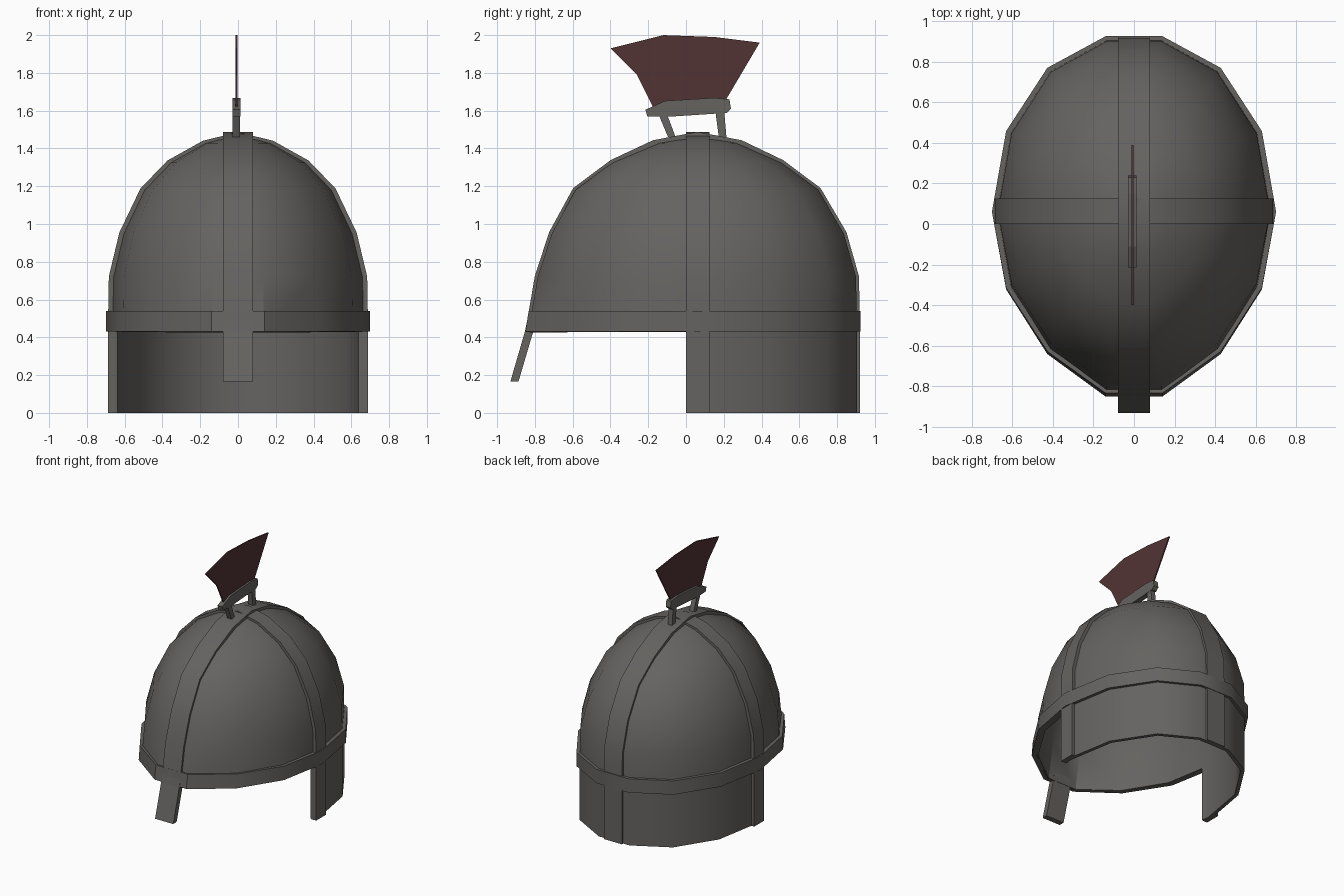
import bpy, bmesh, math
from mathutils import Vector

if "Cube" in bpy.data.objects:
    bpy.data.objects.remove(bpy.data.objects["Cube"])


def material(name, rgb):
    m = bpy.data.materials.new(name)
    m.diffuse_color = (*rgb, 1)
    m.use_nodes = True
    m.node_tree.nodes["Principled BSDF"].inputs["Base Color"].default_value = m.diffuse_color
    return m


STEEL = material("dark steel", (0.13, 0.125, 0.118))
RED = material("dark red", (0.085, 0.034, 0.034))
CY = 0.06  # y of the dome axis
# unit outline of the helmet seen from above, counter-clockwise from the right side
QUART_BACK = [(1, 0), (.9, .46), (.61, .82), (.2, 1)]
QUART_FRONT = [(.2, -1), (.61, -.77), (.9, -.42)]
OUTLINE = (QUART_BACK + [(-x, y) for x, y in reversed(QUART_BACK)]
           + [(-x, y) for x, y in reversed(QUART_FRONT)] + QUART_FRONT)
# z, half width, front y, back y
DOME = [(.43, .675, -.835, .905), (.72, .67, -.785, .90), (.95, .615, -.71, .835),
        (1.18, .505, -.585, .70), (1.325, .365, -.39, .505), (1.428, .18, -.17, .29)]
APEX = 1.472


def ring(level, pts=OUTLINE):
    z, w, f, b = level
    return [Vector((x * w, CY + y * ((b - CY) if y > 0 else (CY - f)), z)) for x, y in pts]


def finish(name, bm, mat, thick=0, smooth=True):
    me = bpy.data.meshes.new(name)
    bm.to_mesh(me)
    bm.free()
    me.materials.append(mat)
    ob = bpy.data.objects.new(name, me)
    bpy.context.collection.objects.link(ob)
    bpy.ops.object.select_all(action='DESELECT')
    ob.select_set(True)
    bpy.context.view_layer.objects.active = ob
    if thick:
        s = ob.modifiers.new("wall", 'SOLIDIFY')
        s.thickness, s.offset, s.use_even_offset = thick, -1, True
        bpy.ops.object.modifier_apply(modifier="wall")
    if smooth:
        bpy.ops.object.shade_smooth_by_angle(angle=math.radians(35))
    return ob


def shell(name, rings, thick, closed=True, apex=None):
    bm = bmesh.new()
    rows = [[bm.verts.new(p) for p in r] for r in rings]
    n = len(rows[0])
    for lo, hi in zip(rows, rows[1:]):
        for j in range(n if closed else n - 1):
            k = (j + 1) % n
            bm.faces.new((lo[j], lo[k], hi[k], hi[j]))
    if apex:
        top = bm.verts.new(apex)
        for j in range(n):
            bm.faces.new((rows[-1][j], rows[-1][(j + 1) % n], top))
    return finish(name, bm, STEEL, thick)


def strip(name, path, to3d, inner, outer):
    """Rectangular bar along a 2D path; to3d maps (across 0/1, u, z) to a point."""
    bm = bmesh.new()
    rows = []
    for i, p in enumerate(path):
        a, b = path[max(i - 1, 0)], path[min(i + 1, len(path) - 1)]
        t = (Vector(b) - Vector(a)).normalized()
        nrm = Vector((-t.y, t.x))
        if i in (0, len(path) - 1):
            nrm = Vector((math.copysign(1, nrm.x), 0))
        q0, q1 = Vector(p) + nrm * inner, Vector(p) + nrm * outer
        rows.append([bm.verts.new(to3d(s, *q)) for s, q in ((0, q0), (1, q0), (1, q1), (0, q1))])
    for r, s in zip(rows, rows[1:]):
        for j in range(4):
            k = (j + 1) % 4
            bm.faces.new((r[j], r[k], s[k], s[j]))
    bm.faces.new(rows[0])
    bm.faces.new(rows[-1])
    bmesh.ops.recalc_face_normals(bm, faces=bm.faces)
    return finish(name, bm, STEEL)


def prism(name, profile, x0, x1, mat):
    """Side profile (y, z) extruded from x0 to x1."""
    bm = bmesh.new()
    f = bm.faces.new([bm.verts.new((x0, y, z)) for y, z in profile])
    ext = bmesh.ops.extrude_face_region(bm, geom=[f])
    bmesh.ops.translate(bm, vec=(x1 - x0, 0, 0),
                        verts=[v for v in ext['geom'] if isinstance(v, bmesh.types.BMVert)])
    bmesh.ops.recalc_face_normals(bm, faces=bm.faces)
    return finish(name, bm, mat, smooth=False)


# dome, brow band and neck guard
shell("dome", [ring(l) for l in DOME], .028, apex=(0, CY, APEX))
shell("brow_band", [ring((.43, .70, -.85, .925)), ring((.54, .70, -.833, .925))], .035)
half = [(.985, -CY / .895)] + OUTLINE[:8] + [(-.985, -CY / .895)]
shell("neck_guard", [ring((0, .675, -.835, .905), half), ring((.44, .675, -.835, .905), half)],
      .028, closed=False)

# reinforcing strips: front to back, and side to side
ridge = ([(l[2], l[0]) for l in DOME] + [(CY, APEX)]
         + [(l[3], l[0]) for l in reversed(DOME)] + [(.905, 0)])
strip("ridge_strip", ridge, lambda s, u, z: ((-.08, .08)[s], u, z), -.012, .016)
arch = [(-.675, 0)] + [(-l[1], l[0]) for l in DOME] + [(0, APEX)]
arch += [(-x, z) for x, z in reversed(arch[:-1])]
strip("cross_strip", arch, lambda s, u, z: (u, (0, .125)[s], z), -.025, .014)

# nose guard
prism("nose_guard", [(-.83, .54), (-.853, .43), (-.93, .165), (-.887, .165), (-.80, .46), (-.79, .54)],
      -.08, .08, STEEL)

# crest holder with two posts, and the crest
prism("crest_holder", [(-.215, 1.605), (-.205, 1.57), (-.09, 1.568), (.215, 1.588), (.238, 1.61),
                       (.23, 1.66), (.15, 1.668), (-.11, 1.652)], -.03, .012, STEEL)
prism("front_post", [(-.145, 1.58), (-.095, 1.46), (-.055, 1.46), (-.10, 1.58)], -.028, .01, STEEL)
prism("rear_post", [(.155, 1.60), (.175, 1.45), (.215, 1.45), (.202, 1.60)], -.028, .01, STEEL)
prism("crest", [(-.17, 1.61), (.19, 1.62), (.21, 1.655), (.39, 1.96), (.15, 1.99), (-.12, 2.0),
                (-.40, 1.93), (-.26, 1.79), (-.18, 1.63)], -.013, -.003, RED)
